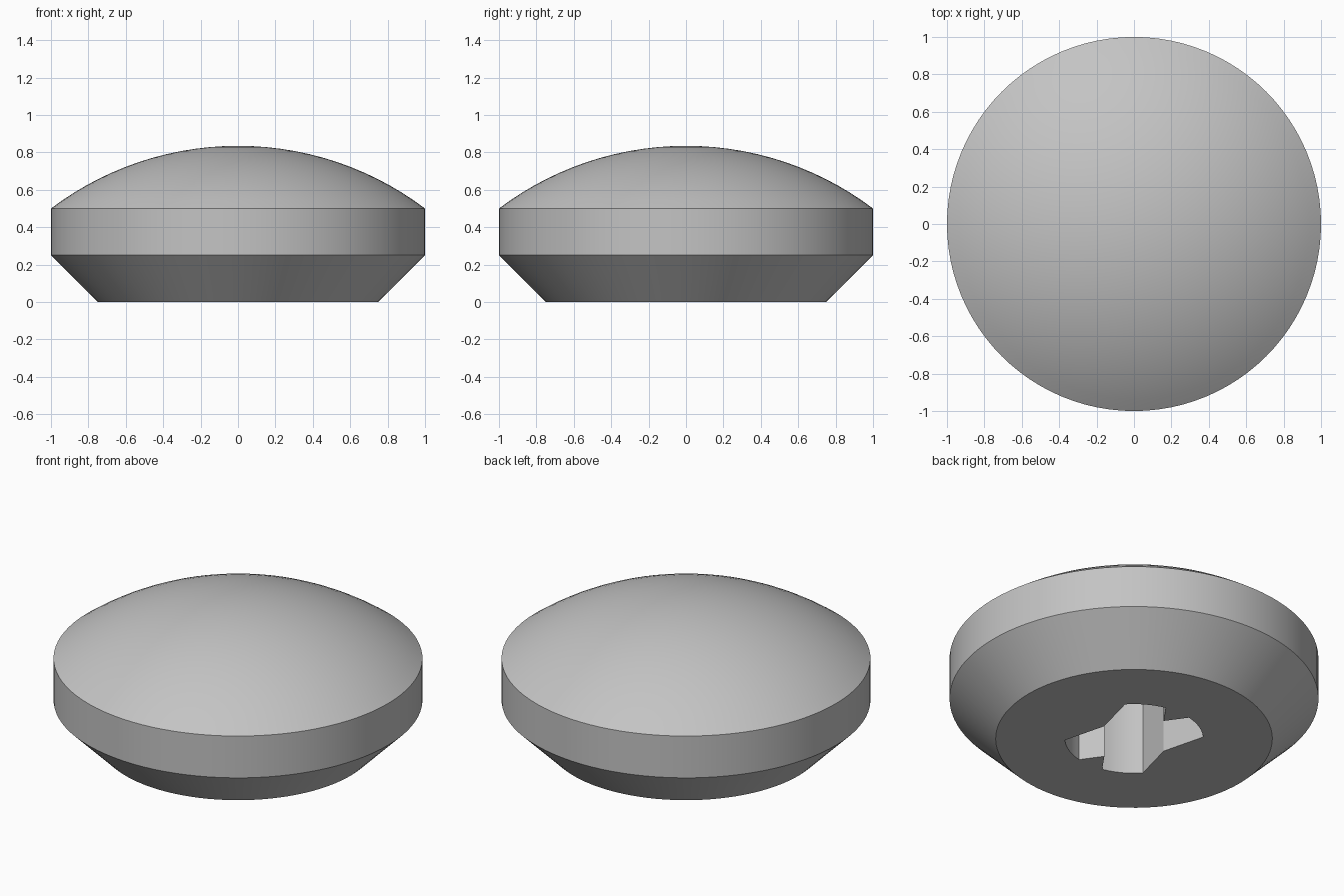
import bpy, bmesh, math

if "Cube" in bpy.data.objects:
    bpy.data.objects.remove(bpy.data.objects["Cube"])

SEG = 96

grey = bpy.data.materials.new("light grey")
grey.diffuse_color = (0.55, 0.55, 0.55, 1)
grey.use_nodes = True
grey.node_tree.nodes["Principled BSDF"].inputs["Base Color"].default_value = grey.diffuse_color


def make_object(name, bm):
    bmesh.ops.recalc_face_normals(bm, faces=bm.faces[:])
    mesh = bpy.data.meshes.new(name)
    bm.to_mesh(mesh)
    bm.free()
    obj = bpy.data.objects.new(name, mesh)
    bpy.context.collection.objects.link(obj)
    mesh.materials.append(grey)
    return obj


# Domed cap profile: chamfered foot, straight rim, spherical top
top, rim = 0.835, 0.5
h = top - rim
R = (1 + h * h) / (2 * h)
arc = math.asin(1 / R)
profile = [(0.75, 0), (1, 0.25)]
profile += [(R * math.sin(arc * i / 14), top - R + R * math.cos(arc * i / 14))
            for i in range(14, 0, -1)]

bm = bmesh.new()
rings = [[bm.verts.new((r * math.cos(2 * math.pi * k / SEG),
                        r * math.sin(2 * math.pi * k / SEG), z))
          for k in range(SEG)] for r, z in profile]
for a, b in zip(rings, rings[1:]):
    for k in range(SEG):
        n = (k + 1) % SEG
        bm.faces.new((a[k], a[n], b[n], b[k]))
bm.faces.new(rings[0])
apex = bm.verts.new((0, 0, top))
for k in range(SEG):
    bm.faces.new((rings[-1][k], rings[-1][(k + 1) % SEG], apex))
cap = make_object("domed_cap", bm)

# Socket cutter: four round-ended arms with notches between them
outline = []
for notch_angle, notch_r, arm in ((0, 0.21, 60), (90, 0.25, 120),
                                  (180, 0.21, 240), (270, 0.25, 300)):
    outline.append((notch_angle, notch_r))
    outline += [(arm - 17.4 + 34.8 * i / 6, 0.375) for i in range(7)]
bm = bmesh.new()
base = bm.faces.new([bm.verts.new((r * math.cos(math.radians(t)),
                                   r * math.sin(math.radians(t)), -0.1))
                     for t, r in outline])
ext = bmesh.ops.extrude_face_region(bm, geom=[base])
bmesh.ops.translate(bm, vec=(0, 0, 0.6),
                    verts=[v for v in ext["geom"] if isinstance(v, bmesh.types.BMVert)])
cutter = make_object("socket_cutter", bm)

# Cut the socket into the underside, then bake and drop the cutter
mod = cap.modifiers.new("socket", "BOOLEAN")
mod.operation = "DIFFERENCE"
mod.solver = "EXACT"
mod.object = cutter
bpy.context.view_layer.objects.active = cap
cap.select_set(True)
bpy.ops.object.modifier_apply(modifier=mod.name)
bpy.data.objects.remove(cutter)

bpy.ops.object.shade_smooth_by_angle(angle=math.radians(25))
